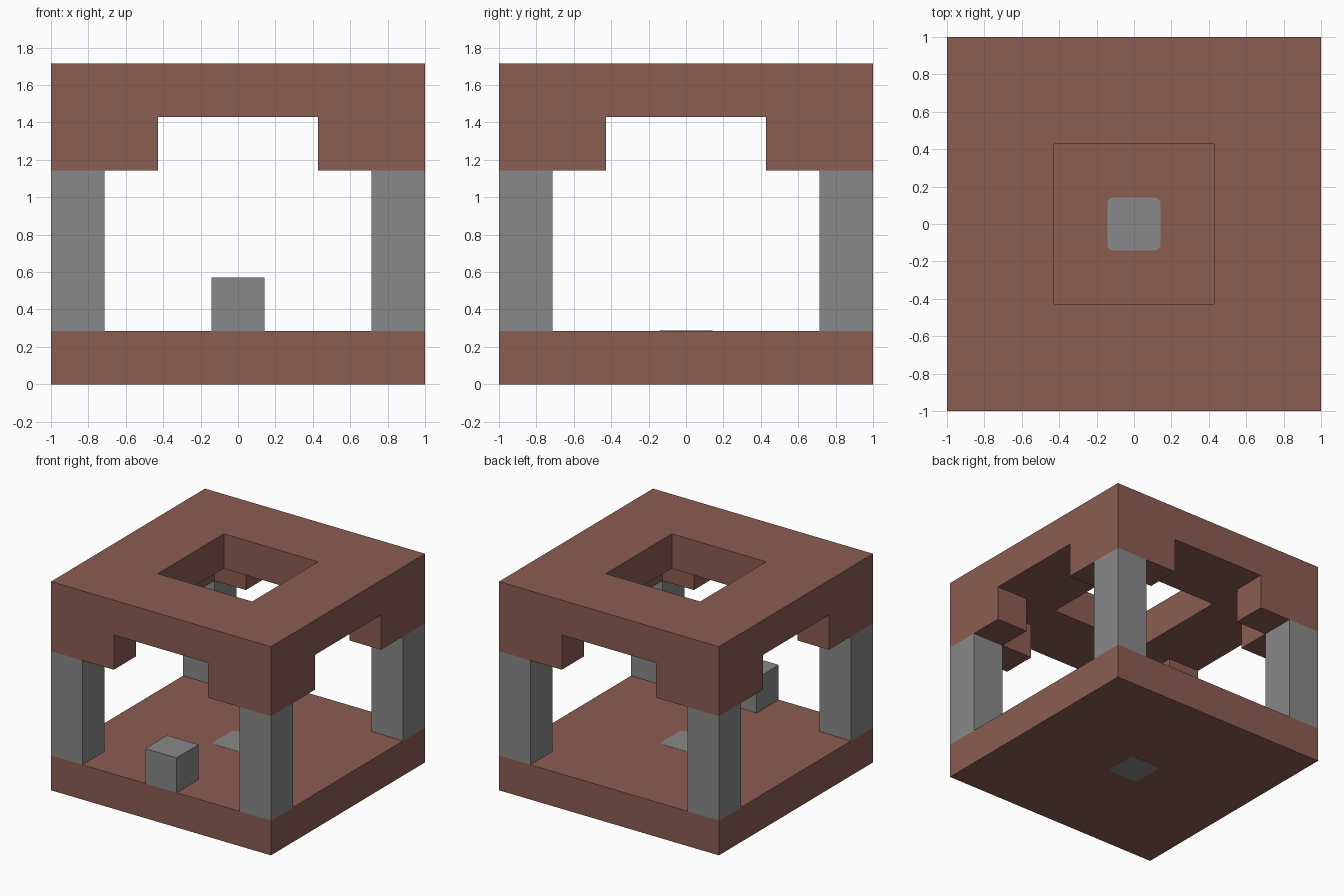
import bpy
import bmesh
from mathutils import Matrix, Vector

U = 2 / 7  # one block: the model is laid out on a 7 x 7 x 6 block grid

if "Cube" in bpy.data.objects:
    bpy.data.objects.remove(bpy.data.objects["Cube"], do_unlink=True)


def make_material(name, rgb):
    mat = bpy.data.materials.new(name)
    mat.use_nodes = True
    mat.diffuse_color = (*rgb, 1)
    mat.node_tree.nodes["Principled BSDF"].inputs["Base Color"].default_value = (*rgb, 1)
    return mat


brown = make_material("clay brown", (0.258, 0.109, 0.085))
grey = make_material("stone grey", (0.25, 0.25, 0.25))


def finish(name, bm, mat):
    mesh = bpy.data.meshes.new(name)
    bm.to_mesh(mesh)
    bm.free()
    mesh.materials.append(mat)
    obj = bpy.data.objects.new(name, mesh)
    bpy.context.collection.objects.link(obj)
    return obj


def box(name, mat, centre, size, corner_radius=0):
    """Box with position and size in blocks, optionally with rounded upright edges."""
    bm = bmesh.new()
    bmesh.ops.create_cube(bm, size=1)
    bmesh.ops.transform(bm, verts=bm.verts, matrix=Matrix.Translation(Vector(centre) * U)
                        @ Matrix.Diagonal((*(Vector(size) * U), 1)))
    if corner_radius:
        upright = [e for e in bm.edges
                   if abs(e.verts[0].co.z - e.verts[1].co.z) > U / 2]
        bmesh.ops.bevel(bm, geom=upright, offset=corner_radius, segments=3,
                        profile=0.5, affect="EDGES")
    return finish(name, bm, mat)


def block_shell(name, mat, filled):
    """Outer skin of a set of unit blocks, merged into large flat faces."""
    bm = bmesh.new()
    for cell in filled:
        centre = Vector(cell)
        for axis in range(3):
            for sign in (-1, 1):
                normal = Vector((0, 0, 0))
                normal[axis] = sign
                if tuple(int(c) for c in centre + normal) in filled:
                    continue
                a = Vector((0, 0, 0))
                a[(axis + 1) % 3] = 0.5
                b = normal.cross(a)
                mid = centre + normal / 2 + Vector((0, 0, 0.5))
                corners = (mid - a - b, mid + a - b, mid + a + b, mid - a + b)
                bm.faces.new([bm.verts.new(c * U) for c in corners])
    bmesh.ops.remove_doubles(bm, verts=bm.verts, dist=U / 100)
    bmesh.ops.dissolve_limit(bm, angle_limit=0.01, verts=bm.verts, edges=bm.edges)
    bmesh.ops.recalc_face_normals(bm, faces=bm.faces)
    return finish(name, bm, mat)


# Floor slab, with a grey centre block showing on both its faces
box("floor_slab", brown, (0, 0, 0.5), (7, 7, 1))
box("floor_centre_block", grey, (0, 0, 0.5), (1, 1, 1.01), corner_radius=0.035)

# Corner pillars
for side, x in (("right", -3), ("left", 3)):
    for end, y in (("front", -3), ("back", 3)):
        box(f"pillar_{end}_{side}", grey, (x, y, 2.5), (1, 1, 3))

# Single step block at the middle of the front edge
box("front_block", grey, (0, -3, 1.5), (1, 1, 1))

# Roof: slab with a square opening, and an L-shaped bracket under each corner
span = range(-3, 4)
roof = {(x, y, 5) for x in span for y in span if max(abs(x), abs(y)) > 1}
roof |= {(x, y, 4) for x in span for y in span
         if max(abs(x), abs(y)) == 3 and min(abs(x), abs(y)) >= 2}
block_shell("roof_with_brackets", brown, roof)
